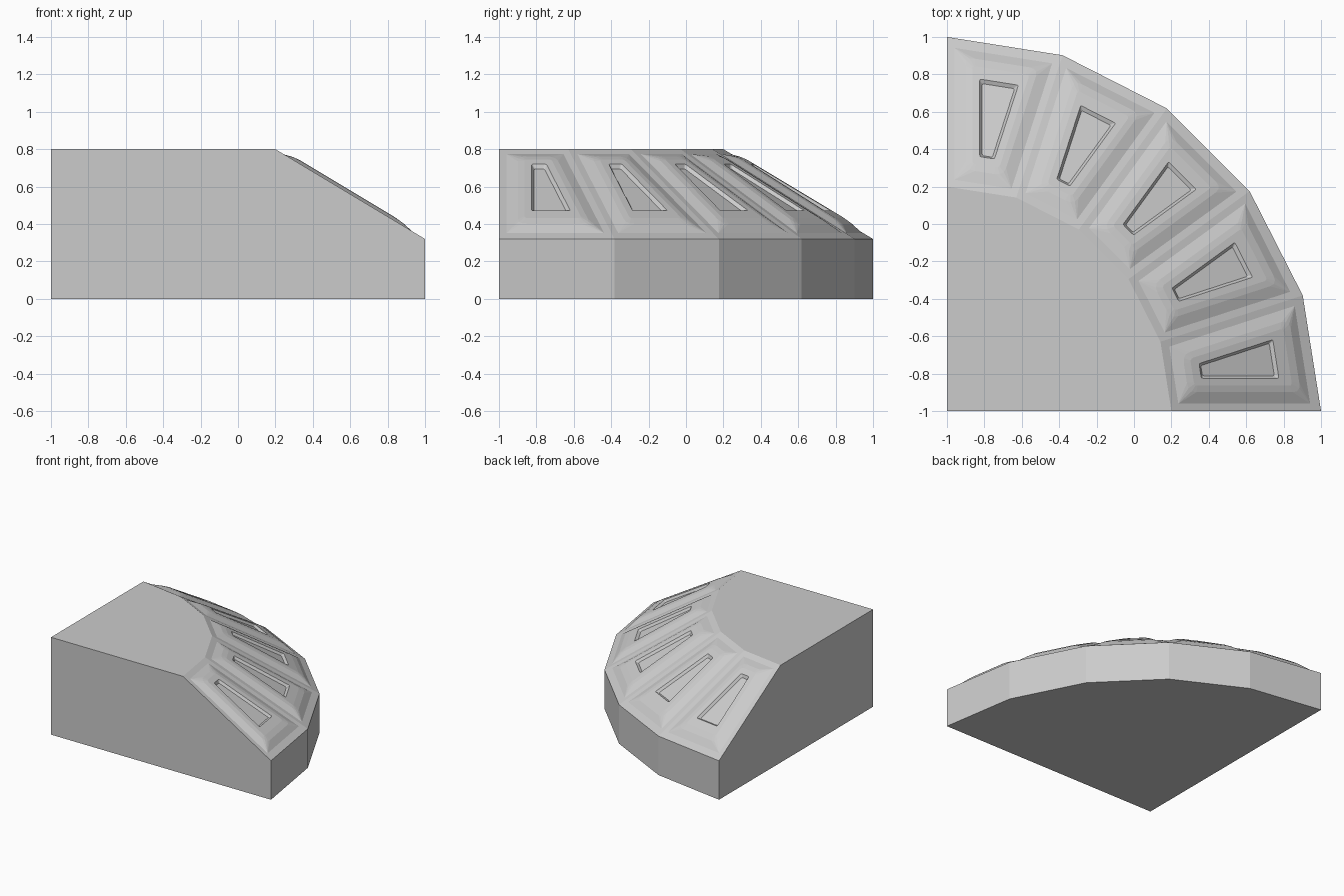
import bpy, bmesh
from math import sin, cos, pi
from mathutils import Vector

if "Cube" in bpy.data.objects:
    bpy.data.objects.remove(bpy.data.objects["Cube"], do_unlink=True)

grey = bpy.data.materials.new("stone grey")
grey.use_nodes = True
colour = (0.6, 0.6, 0.6, 1)
grey.diffuse_color = colour
grey.node_tree.nodes["Principled BSDF"].inputs["Base Color"].default_value = colour

SEGMENTS = 5
STEP = pi / 2 / SEGMENTS
CENTRE = Vector((-1, -1, 0))
OUTER, INNER, LOW, HIGH = 2.0, 1.2, 0.32, 0.8


def arc_point(radius, angle, z):
    return CENTRE + Vector((radius * cos(angle), radius * sin(angle), z))


def finish(bm, name):
    bmesh.ops.remove_doubles(bm, verts=bm.verts, dist=0.0005)
    bmesh.ops.recalc_face_normals(bm, faces=bm.faces)
    mesh = bpy.data.meshes.new(name)
    bm.to_mesh(mesh)
    bm.free()
    mesh.materials.append(grey)
    bpy.context.collection.objects.link(bpy.data.objects.new(name, mesh))


# Panel outlines: side, lower and upper inset, height, corner radius
RINGS = [
    (0, 0, 0, 0, 0),
    (0.04, 0.06, 0.05, 0, 0),
    (0.10, 0.12, 0.11, 0.022, 0.05),
    (0.135, 0.17, 0.15, 0.028, 0.02),
    (0.175, 0.245, 0.20, 0.028, 0.01),
    (0.19, 0.26, 0.22, 0.01, 0.01),
]


def ring_points(origin, across, up, normal, low_half, high_half, length, ring):
    side, low, high, height, radius = ring
    taper = (low_half - high_half) / length

    def half(v):
        return low_half - taper * v - side
    top = length - high
    corners = [Vector((-half(low), low)), Vector((half(low), low)),
               Vector((half(top), top)), Vector((-half(top), top))]
    points = []
    for i, corner in enumerate(corners):
        a = corner + (corners[i - 1] - corner).normalized() * radius
        b = corner + (corners[(i + 1) % 4] - corner).normalized() * radius
        # Quadratic rounding of each corner
        for t in (0, 0.33, 0.67, 1):
            p = a * (1 - t) ** 2 + corner * 2 * t * (1 - t) + b * t * t
            points.append(origin + across * p.x + up * p.y + normal * height)
    return points


# Faceted quarter-round block with flat top, base and straight sides
bm = bmesh.new()
angles = [i * STEP for i in range(SEGMENTS + 1)]
base = [bm.verts.new(arc_point(OUTER, a, 0)) for a in angles]
rim = [bm.verts.new(arc_point(OUTER, a, LOW)) for a in angles]
crown = [bm.verts.new(arc_point(INNER, a, HIGH)) for a in angles]
base_corner = bm.verts.new(CENTRE)
top_corner = bm.verts.new(CENTRE + Vector((0, 0, HIGH)))
bm.faces.new([base_corner] + base)
bm.faces.new([top_corner] + crown)
for end in (0, -1):
    bm.faces.new([base_corner, base[end], rim[end], crown[end], top_corner])
for i in range(SEGMENTS):
    bm.faces.new([base[i], base[i + 1], rim[i + 1], rim[i]])

# Sloping raised panels, each with a recessed trapezoid
for i in range(SEGMENTS):
    low_a, low_b = rim[i].co, rim[i + 1].co
    high_a, high_b = crown[i].co, crown[i + 1].co
    origin = (low_a + low_b) / 2
    across = (low_b - low_a).normalized()
    slope = (high_a + high_b) / 2 - origin
    up = slope.normalized()
    normal = across.cross(up)
    halves = (low_b - low_a).length / 2, (high_b - high_a).length / 2
    loops = [[bm.verts.new(p) for p in
              ring_points(origin, across, up, normal, *halves, slope.length, r)]
             for r in RINGS]
    for outer, inner in zip(loops, loops[1:]):
        for k in range(len(outer)):
            n = (k + 1) % len(outer)
            bm.faces.new([outer[k], outer[n], inner[n], inner[k]])
    bm.faces.new(loops[-1])
finish(bm, "curved_corner_block")
